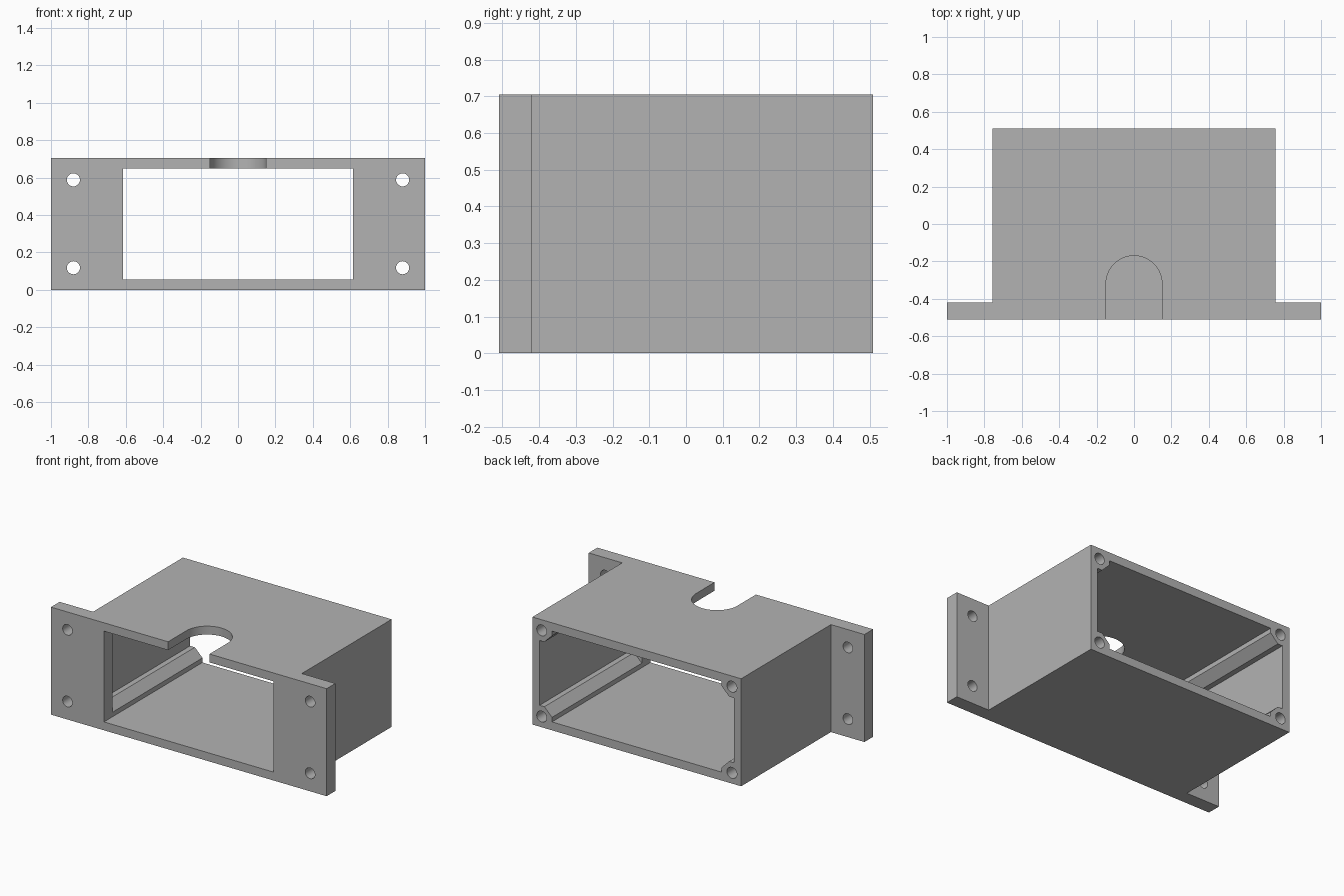
import bpy, bmesh, math
from mathutils import Matrix

cube = bpy.data.objects.get("Cube")
if cube:
    bpy.data.objects.remove(cube, do_unlink=True)

HALF_DEPTH = 0.51
HEIGHT = 0.705
FLANGE_BACK = -0.42
FLOOR, CEILING = 0.055, 0.65
OPENING = 0.615

grey = bpy.data.materials.new("plain grey")
grey.use_nodes = True
grey.diffuse_color = (0.45, 0.45, 0.45, 1)
grey.node_tree.nodes["Principled BSDF"].inputs["Base Color"].default_value = grey.diffuse_color


def prism(name, outline, start, end, axis="Z"):
    """Extrude an outline along Z (x, y points) or Y (x, z points)."""
    bm = bmesh.new()
    if axis == "Z":
        points = [(a, b, start) for a, b in outline]
        step = (0, 0, end - start)
    else:
        points = [(a, start, b) for a, b in outline]
        step = (0, end - start, 0)
    face = bm.faces.new([bm.verts.new(p) for p in points])
    grown = bmesh.ops.extrude_face_region(bm, geom=[face])["geom"]
    bmesh.ops.translate(bm, vec=step, verts=[v for v in grown if isinstance(v, bmesh.types.BMVert)])
    bmesh.ops.recalc_face_normals(bm, faces=bm.faces)
    mesh = bpy.data.meshes.new(name)
    bm.to_mesh(mesh)
    bm.free()
    mesh.materials.append(grey)
    obj = bpy.data.objects.new(name, mesh)
    bpy.context.collection.objects.link(obj)
    return obj


def circle(x, z, radius, sides=32):
    turn = 2 * math.pi / sides
    return [(x + radius * math.cos(i * turn), z + radius * math.sin(i * turn)) for i in range(sides)]


def mirrored(half):
    """Close a half outline with its mirror image in x."""
    return half + [(-x, y) for x, y in reversed(half)]


def cut(body, cutter):
    cutter.hide_render = True
    mod = body.modifiers.new(cutter.name, "BOOLEAN")
    mod.operation = "DIFFERENCE"
    mod.solver = "EXACT"
    mod.object = cutter
    bpy.context.view_layer.update()
    graph = bpy.context.evaluated_depsgraph_get()
    result = bpy.data.meshes.new_from_object(body.evaluated_get(graph))
    body.modifiers.clear()
    body.data = result
    bpy.data.objects.remove(cutter, do_unlink=True)


# Box with two mounting flanges at the front
plan = mirrored([(1, -HALF_DEPTH), (1, FLANGE_BACK), (0.757, FLANGE_BACK), (0.757, HALF_DEPTH)])
housing = prism("housing", plan, 0, HEIGHT)

# Inner cavity that leaves a chamfered screw post in each corner
lower = [(OPENING, FLOOR), (OPENING, 0.085), (0.67, 0.14), (0.705, 0.14)]
upper = [(x, FLOOR + CEILING - z) for x, z in reversed(lower)]
cut(housing, prism("cavity", mirrored(lower + upper), FLANGE_BACK, 0.7, "Y"))

# Front window
window = mirrored([(OPENING, FLOOR), (OPENING, CEILING)])
cut(housing, prism("window", window, -0.7, FLANGE_BACK + 0.1, "Y"))

# Round-ended slot in the roof
arc = [(0.15 * math.cos(math.pi * i / 32), -0.32 + 0.15 * math.sin(math.pi * i / 32)) for i in range(33)]
cut(housing, prism("slot", [(0.15, -0.7)] + arc + [(-0.15, -0.7)], 0.5, 0.9))

# Flange holes go through, post holes are blind
for side in (-1, 1):
    for z in (0.118, 0.588):
        cut(housing, prism("flange_hole", circle(side * 0.88, z, 0.035), -0.7, -0.3, "Y"))
    for z in (0.07, HEIGHT - 0.07):
        cut(housing, prism("post_hole", circle(side * 0.69, z, 0.036), 0.2, 0.7, "Y"))

for obj in bpy.context.selected_objects:
    obj.select_set(False)
housing.select_set(True)
bpy.context.view_layer.objects.active = housing
bpy.ops.object.shade_smooth_by_angle(angle=math.radians(30))
